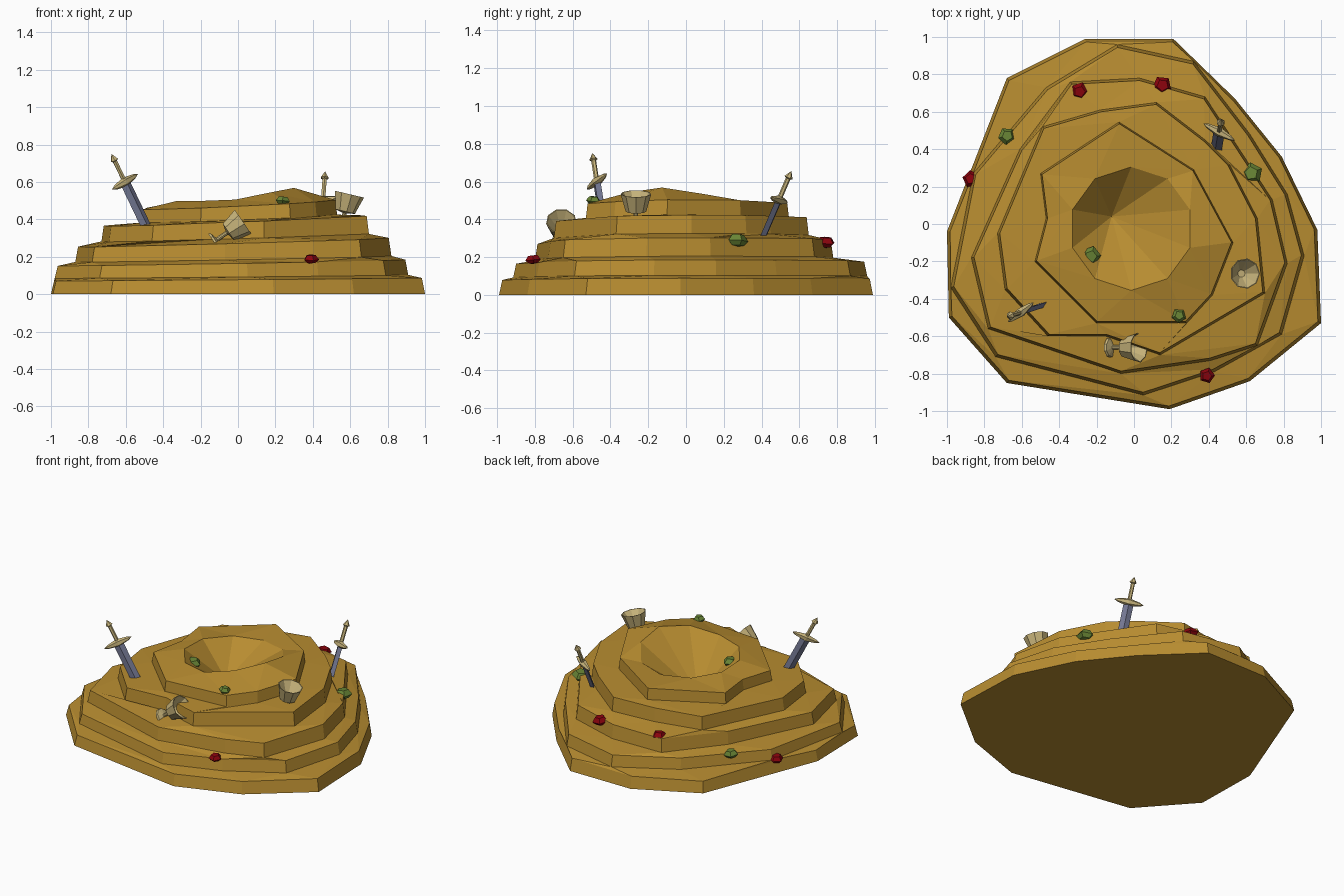
import bpy
import bmesh
import math
from mathutils import Matrix, Vector

if "Cube" in bpy.data.objects:
    bpy.data.objects.remove(bpy.data.objects["Cube"], do_unlink=True)


def make_material(name, colour):
    mat = bpy.data.materials.new(name)
    mat.use_nodes = True
    rgba = (*colour, 1)
    mat.diffuse_color = rgba
    mat.node_tree.nodes["Principled BSDF"].inputs["Base Color"].default_value = rgba
    return mat


GOLD = make_material("deep gold", (.48, .265, .03))
PALE = make_material("pale gold", (.58, .46, .2))
STEEL = make_material("blue steel", (.18, .195, .3))
RED = make_material("ruby red", (.26, .001, .004))
GREEN = make_material("gem green", (.14, .235, .036))


def add_object(name, bm, material, matrix=Matrix()):
    bmesh.ops.recalc_face_normals(bm, faces=bm.faces)
    mesh = bpy.data.meshes.new(name)
    bm.to_mesh(mesh)
    bm.free()
    mesh.materials.append(material)
    obj = bpy.data.objects.new(name, mesh)
    obj.matrix_world = matrix
    bpy.context.collection.objects.link(obj)
    return obj


def lathe(name, profile, sides, material, matrix):
    """Turn (radius, height) points around local z; zero radius makes a pole."""
    bm = bmesh.new()
    rings = []
    for radius, height in profile:
        count = sides if radius else 1
        turn = 2 * math.pi / sides
        rings.append([bm.verts.new((radius * math.cos(k * turn), radius * math.sin(k * turn), height))
                      for k in range(count)])
    for low, high in zip(rings, rings[1:]):
        for k in range(sides):
            corners = [low[k % len(low)], low[(k + 1) % len(low)],
                       high[(k + 1) % len(high)], high[k % len(high)]]
            bm.faces.new(list(dict.fromkeys(corners)))
    return add_object(name, bm, material, matrix)


def frame(origin, up, side):
    """Matrix with local z along up and local x close to side."""
    z = Vector(up).normalized()
    y = z.cross(Vector(side)).normalized()
    x = y.cross(z)
    return Matrix.Translation(origin) @ Matrix((x, y, z)).transposed().to_4x4()


# Treasure mound: stepped outlines joined into one skin
def angle(vert):
    return math.atan2(vert.co.y, vert.co.x) % (2 * math.pi)


def add_ring(bm, outline, height, scale):
    verts = []
    for x, y in outline:
        z = height * (1 + .1 * x + .04 * y)
        verts.append(bm.verts.new((x * scale, y * scale, z)))
    return sorted(verts, key=angle)


def stitch(bm, outer, inner):
    """Join two rings with any number of points by walking around them."""
    def next_angle(ring, k):
        return angle(ring[(k + 1) % len(ring)]) + (2 * math.pi if k + 1 == len(ring) else 0)

    i = j = 0
    while i < len(outer) or j < len(inner):
        a, b = outer[i % len(outer)], inner[j % len(inner)]
        step_outer = j == len(inner) or (i < len(outer) and next_angle(outer, i) < next_angle(inner, j))
        if step_outer:
            i += 1
            bm.faces.new((a, outer[i % len(outer)], b))
        else:
            j += 1
            bm.faces.new((a, inner[j % len(inner)], b))


TIERS = [
    (0, .08, [(.98, -.03), (.79, .36), (.54, .67), (.21, .99), (-.26, .99), (-.68, .78),
              (-1, -.04), (-.99, -.5), (-.68, -.85), (.19, -.99), (.62, -.84), (1, -.53)]),
    (.095, .17, [(.91, -.17), (.82, .16), (.62, .48), (.32, .87), (-.09, .96), (-.47, .73),
                 (-.86, .27), (-.98, -.34), (-.74, -.71), (.05, -.915), (.43, -.79), (.79, -.59)]),
    (.19, .28, [(.82, -.21), (.74, .13), (.38, .68), (.03, .78), (-.34, .76), (-.61, .4),
                (-.87, -.18), (-.78, -.56), (-.07, -.8), (.41, -.73), (.66, -.65)]),
    (.305, .396, [(.66, .03), (.51, .32), (.38, .45), (.12, .65), (-.18, .61), (-.49, .52),
                  (-.73, -.05), (-.69, -.35), (-.46, -.6), (-.15, -.6), (.14, -.7), (.7, -.37)]),
    (.405, .48, [(.53, -.1), (.32, .29), (-.08, .545), (-.5, .27), (-.47, .03),
                 (-.53, -.2), (-.2, -.53), (.28, -.53), (.42, -.38)]),
]
bm = bmesh.new()
previous = None
for bottom, top, outline in TIERS:
    base = add_ring(bm, outline, bottom, 1)
    edge = add_ring(bm, outline, top, .983)
    if previous:
        stitch(bm, previous, base)
    else:
        bm.faces.new(base)
    for k in range(len(base)):
        n = (k + 1) % len(base)
        bm.faces.new((base[k], base[n], edge[n], edge[k]))
    previous = edge

# Crater rim, raised on one side and dipping at the back, and its deep bowl
rim = []
for k in range(10):
    turn = math.radians(36 * k - 18)
    lift = .07 * max(0, math.cos(turn + .33)) ** 2 - .02 * max(0, math.sin(turn))
    rim.append(bm.verts.new((-.015 + .33 * math.cos(turn), -.025 + .33 * math.sin(turn), .498 + lift)))
rim.sort(key=angle)
stitch(bm, previous, rim)
pit = bm.verts.new((-.12, .04, .27))
for k in range(len(rim)):
    bm.faces.new((rim[k], rim[(k + 1) % len(rim)], pit))
add_object("treasure_mound", bm, GOLD)


# Swords stuck into the mound
def sword(name, guard_centre, up, side):
    place = frame(guard_centre, up, side)
    flat = Matrix.Diagonal((1, .45, 1, 1))
    lathe(name + "_blade", [(0, -.44), (.032, -.38), (.032, 0), (0, 0)], 4, STEEL, place @ flat)
    lathe(name + "_guard", [(0, -.097), (.013, -.07), (.026, 0), (.013, .07), (0, .097)], 6, PALE,
          place @ Matrix.Rotation(math.pi / 2, 4, 'Y'))
    lathe(name + "_grip", [(0, 0), (.013, 0), (.013, .125), (0, .125)], 6, PALE, place)
    lathe(name + "_pommel", [(0, .115), (.023, .13), (0, .168)], 6, PALE, place)


sword("left_sword", (-.605, -.472, .6), (-.17, -.055, .355), (.075, .055, .03))
sword("right_sword", (.455, .492, .502), (.025, .155, .36), (.093, -.05, .015))

# Goblets, one half buried and one lying over
GOBLET = [(0, 0), (.055, 0), (.05, .012), (.012, .022), (.012, .085), (.055, .095),
          (.082, .19), (.077, .19), (.02, .105), (0, .105)]
lathe("buried_goblet", GOBLET, 9, PALE, frame((.55, -.265, .35), (.23, 0, .97), (1, 0, 0)))
lathe("fallen_goblet", GOBLET, 9, PALE, frame((-.13, -.66, .28), (.8, 0, .55), (1, 0, -1)))

# Cut gems scattered on the steps
GEM = [(0, -.5), (.6, -.4), (1, 0), (.6, .55), (0, .55)]
GEMS = [
    (RED, .05, (-.29, .71, .275)), (RED, .053, (.15, .74, .275)),
    (RED, .048, (-.87, .24, .09)), (RED, .043, (.39, -.81, .185)),
    (GREEN, .048, (-.68, .47, .16)), (GREEN, .06, (.63, .27, .285)),
    (GREEN, .054, (-.23, -.17, .44)), (GREEN, .04, (.24, -.49, .498)),
]
for k, (material, size, place) in enumerate(GEMS):
    spin = Matrix.Rotation(k * 2.1, 4, 'Z') @ Matrix.Rotation(.12, 4, 'X')
    lathe("red_gem" if material is RED else "green_gem", GEM, 5, material,
          Matrix.Translation(place) @ spin @ Matrix.Scale(size, 4))
